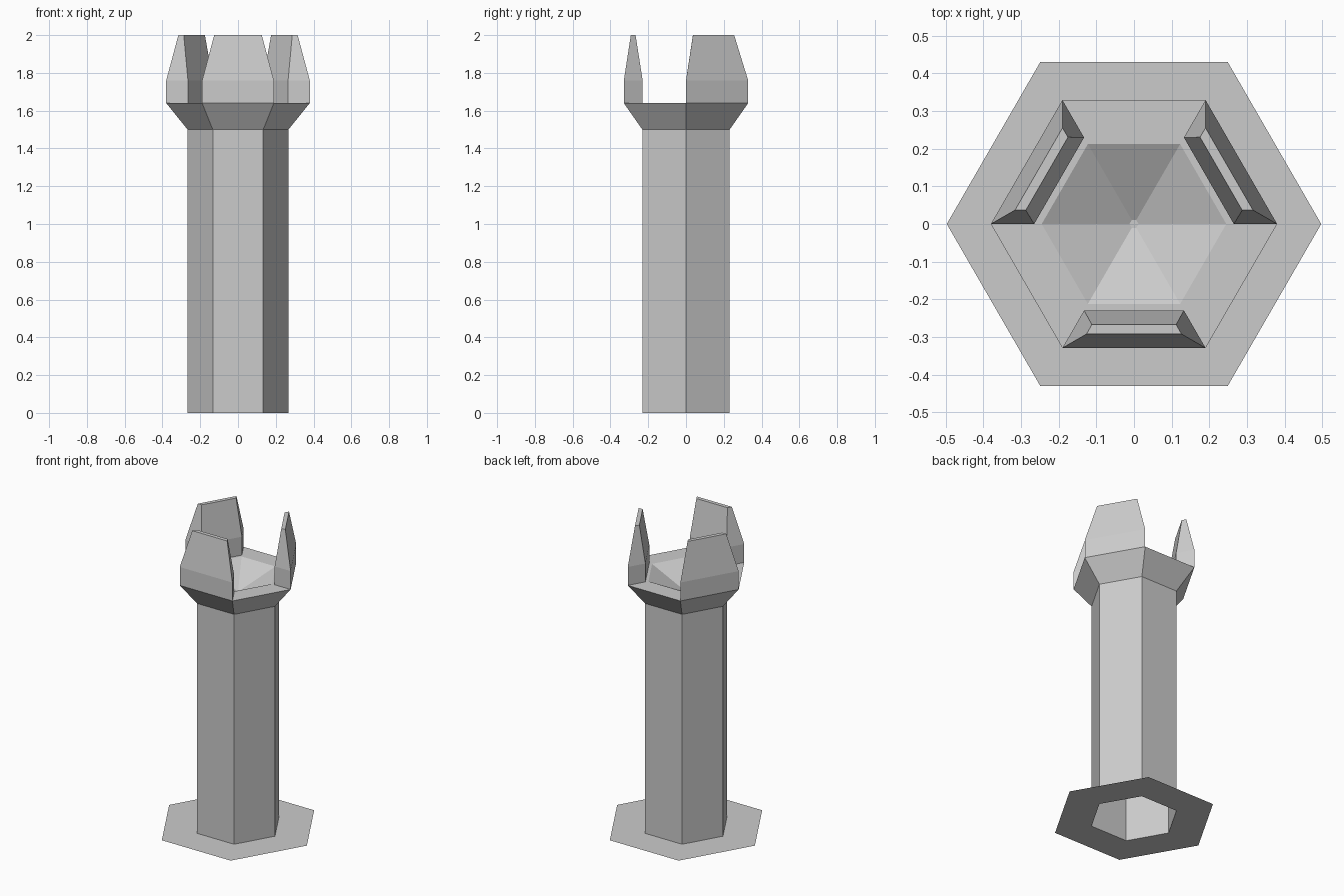
import bpy, bmesh
from math import cos, sin, pi, radians
from mathutils import Matrix

if "Cube" in bpy.data.objects:
    bpy.data.objects.remove(bpy.data.objects["Cube"])

R_COL, R_RIM, R_IN = 0.267, 0.38, 0.265
Z_FLARE, Z_RIM, Z_BEND, Z_TOP = 1.5, 1.64, 1.76, 2.0


def finish(name, bm):
    mesh = bpy.data.meshes.new(name)
    bm.to_mesh(mesh)
    bm.free()
    ob = bpy.data.objects.new(name, mesh)
    bpy.context.collection.objects.link(ob)
    return ob


def hex_loft(name, profile, skip=(), cap=False):
    """Six-sided loft through (radius, z) rings; skip = sides left open."""
    bm = bmesh.new()
    rings = [[bm.verts.new((r * cos(i * pi / 3), r * sin(i * pi / 3), z))
              for i in range(6)] for r, z in profile]
    for a, b in zip(rings, rings[1:]):
        for i in range(6):
            if i not in skip:
                j = (i + 1) % 6
                bm.faces.new((a[i], a[j], b[j], b[i]))
    if cap:
        bm.faces.new(rings[-1])
    return finish(name, bm)


def merlon(name, angle):
    """Tapered battlement block, modelled on the front side then turned."""
    h = 3 ** 0.5 / 2
    # (z, outer half width, outer depth, inner half width, inner depth)
    levels = [(Z_RIM, R_RIM / 2, R_RIM * h, R_IN / 2, R_IN * h),
              (Z_BEND, R_RIM / 2, R_RIM * h, R_IN / 2, R_IN * h),
              (Z_TOP, 0.126, 0.292, 0.112, 0.267)]
    bm = bmesh.new()
    rings = [[bm.verts.new(p) for p in ((-wo, -do, z), (wo, -do, z),
                                        (wi, -di, z), (-wi, -di, z))]
             for z, wo, do, wi, di in levels]
    for a, b in zip(rings, rings[1:]):
        for i in range(4):
            j = (i + 1) % 4
            bm.faces.new((a[i], a[j], b[j], b[i]))
    bm.faces.new(rings[-1])
    bm.transform(Matrix.Rotation(radians(angle), 4, 'Z'))
    return finish(name, bm)


# Flat hexagonal foot with an open centre
hex_loft("base_plate", [(0.497, 0), (R_COL, 0)])

# Hollow shaft and the flared collar
hex_loft("column", [(R_COL, 0), (R_COL, Z_FLARE), (R_RIM, Z_RIM)])

# Ledge between the battlements (sides 0, 2, 4 carry merlons)
hex_loft("ledge", [(R_RIM, Z_RIM), (R_IN, Z_RIM)], skip=(0, 2, 4))

# Shallow funnel floor
hex_loft("funnel_floor", [(R_IN, Z_RIM), (0.245, Z_RIM), (0.012, 1.53)], cap=True)

# Three battlements on alternate sides
for n, ang in enumerate((0, 120, 240), 1):
    merlon(f"battlement_{n}", ang)
